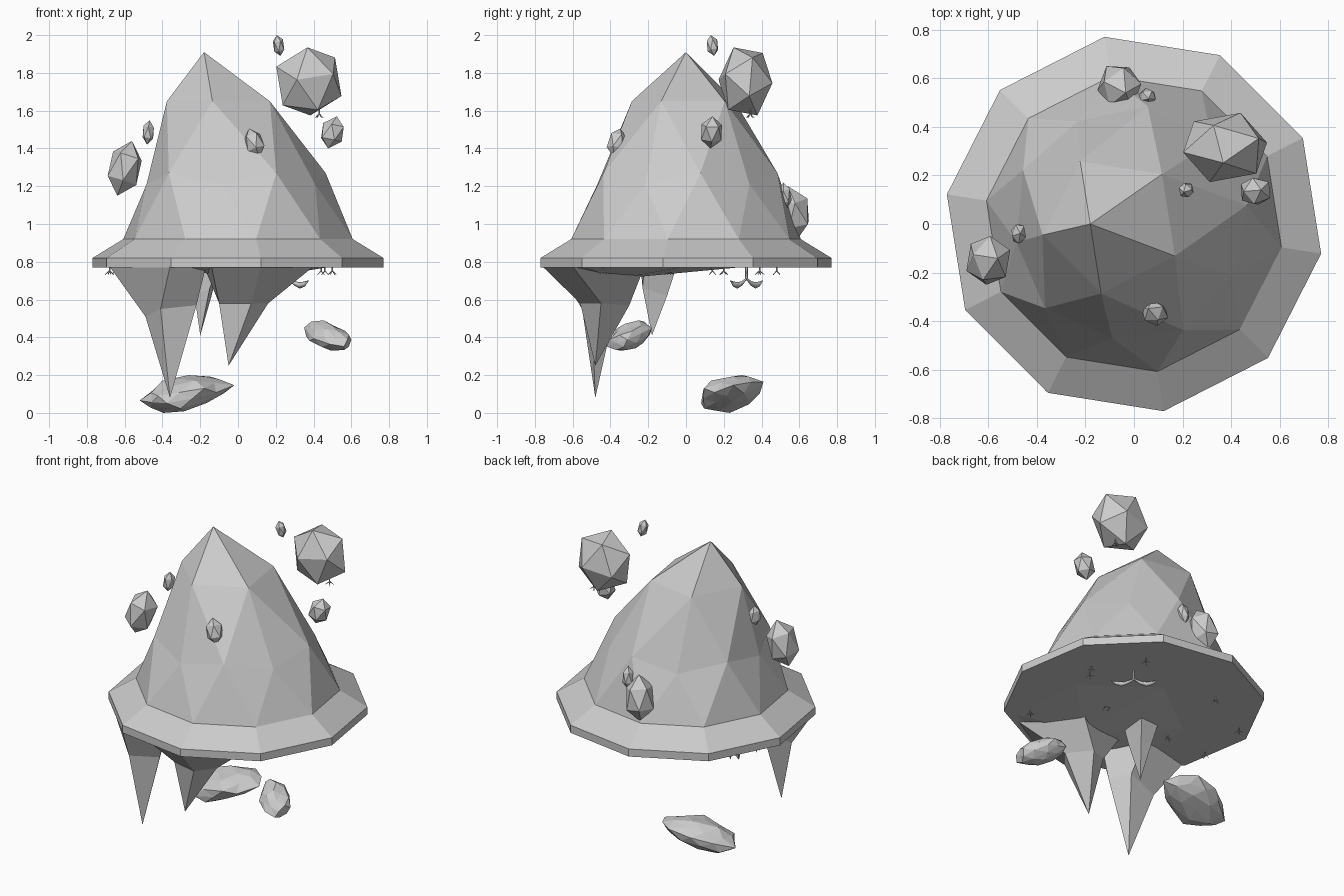
import bpy, bmesh, math, random
from mathutils import Matrix, Vector, Euler

if "Cube" in bpy.data.objects:
    bpy.data.objects.remove(bpy.data.objects["Cube"])

random.seed(4)
stone = bpy.data.materials.new("grey stone")
stone.use_nodes = True
stone.diffuse_color = (0.6, 0.6, 0.6, 1)
stone.node_tree.nodes["Principled BSDF"].inputs["Base Color"].default_value = stone.diffuse_color

TURN = math.radians(-27)   # twist of the whole island
RIM_BASE = 0.77


def link(name, data):
    data.materials.append(stone)
    obj = bpy.data.objects.new(name, data)
    bpy.context.collection.objects.link(obj)
    return obj


def finish(name, bm):
    bmesh.ops.recalc_face_normals(bm, faces=bm.faces)
    mesh = bpy.data.meshes.new(name)
    bm.to_mesh(mesh)
    bm.free()
    return link(name, mesh)


def skin(bm, rings, tip=None):
    """Bridge equal rings of points, cap the first, close the last on a tip or a cap."""
    loops = [[bm.verts.new(p) for p in ring] for ring in rings]
    count = len(loops[0])
    for low, high in zip(loops, loops[1:]):
        for i in range(count):
            j = (i + 1) % count
            bm.faces.new((low[i], low[j], high[j], high[i]))
    bm.faces.new(loops[0])
    if tip is None:
        bm.faces.new(loops[-1])
    else:
        end = bm.verts.new(tip)
        for i in range(count):
            bm.faces.new((loops[-1][i], loops[-1][(i + 1) % count], end))


def decagon(radius, z):
    angles = [TURN + math.radians(18 + 36 * i) for i in range(10)]
    return [(radius * math.cos(a), radius * math.sin(a), z) for a in angles]


# Ten-sided rim with a sloping top
bm = bmesh.new()
skin(bm, [decagon(0.78, RIM_BASE), decagon(0.78, 0.82), decagon(0.615, 0.92)])
finish("island_rim", bm)

# Mountain: upper half of a faceted sphere drawn up to a leaning peak
bm = bmesh.new()
bmesh.ops.create_icosphere(bm, subdivisions=2, radius=1)
bmesh.ops.delete(bm, geom=[v for v in bm.verts if v.co.z < -0.1], context="VERTS")
# sphere height, radius, lean, height of each ring
levels = [(0, 0.615, 0, 0.92), (0.447, 0.475, -0.015, 1.21), (0.526, 0.49, -0.02, 1.27),
          (0.851, 0.29, -0.09, 1.65), (1, 0, -0.18, 1.91)]
for v in bm.verts:
    level = min(levels, key=lambda item: abs(item[0] - v.co.z))
    angle = math.atan2(v.co.y, v.co.x) + TURN
    v.co = (level[1] * math.cos(angle) + level[2], level[1] * math.sin(angle), level[3])
finish("mountain", bm)


# Hanging spikes: wide root, bent knee, sharp tip
def spike(name, root, knee, tip):
    bm = bmesh.new()
    rings = [[(x, y, RIM_BASE + 0.005) for x, y in root]]
    if knee:
        rings.append(knee)
    skin(bm, rings, tip)
    finish(name, bm)


spike("underside_mound",
      [(-0.5, -0.5), (0.1, -0.75), (0.5, -0.55), (0.45, 0), (0, 0.33), (-0.45, 0)],
      None, (0.1, -0.36, 0.71))
spike("long_spike",
      [(-0.68, -0.36), (-0.36, -0.69), (-0.17, -0.5), (-0.32, -0.27)],
      [(-0.49, -0.4, 0.51), (-0.41, -0.55, 0.55), (-0.22, -0.5, 0.57), (-0.29, -0.37, 0.57)],
      (-0.36, -0.48, 0.08))
spike("middle_spike",
      [(-0.14, -0.72), (0.12, -0.76), (0.4, -0.6), (0.22, -0.22), (-0.18, -0.32)],
      [(-0.1, -0.52, 0.58), (0.07, -0.56, 0.58), (0.16, -0.45, 0.58), (0.06, -0.3, 0.57),
       (-0.08, -0.38, 0.6)],
      (-0.05, -0.48, 0.25))
spike("small_spike",
      [(-0.23, -0.24), (-0.1, -0.22), (-0.1, -0.05), (-0.25, -0.07)],
      [(-0.23, -0.21, 0.62), (-0.15, -0.23, 0.66), (-0.14, -0.1, 0.62), (-0.22, -0.1, 0.63)],
      (-0.2, -0.18, 0.41))


# Floating rocks: faceted balls turned and fitted to a given size
def rock(name, center, size, turn=(0, 0, 0), detail=1, stretch=(1, 1, 1), rough=0.0):
    bm = bmesh.new()
    bmesh.ops.create_icosphere(bm, subdivisions=detail, radius=1)
    for v in bm.verts:
        v.co *= 1 + random.uniform(-rough, rough)
    spin = Euler([math.radians(a) for a in turn]).to_matrix()
    bmesh.ops.transform(bm, matrix=(spin @ Matrix.Diagonal(stretch)).to_4x4(), verts=bm.verts)
    for axis in range(3):
        values = [v.co[axis] for v in bm.verts]
        low, span = min(values), max(values) - min(values)
        for v in bm.verts:
            v.co[axis] = center[axis] + ((v.co[axis] - low) / span - 0.5) * size[axis]
    finish(name, bm)


tall = (1, 1, 1.5)
rock("large_rock", (0.375, 0.315, 1.755), (0.345, 0.285, 0.36), (20, -15, 30))
rock("top_pebble", (0.215, 0.14, 1.945), (0.06, 0.06, 0.11), (8, -14, 10), 1, tall)
rock("left_pebble", (0.5, 0.135, 1.485), (0.12, 0.11, 0.17), (6, 12, 40), 1, tall)
rock("front_pebble", (0.085, -0.365, 1.43), (0.11, 0.11, 0.15), (-18, -14, 20), 1, tall)
rock("right_rock", (-0.6, -0.15, 1.295), (0.18, 0.2, 0.29), (4, 16, 25), 1, tall)
rock("right_pebble", (-0.475, -0.04, 1.485), (0.06, 0.08, 0.13), (5, 6, 50), 1, tall)
rock("back_rock", (-0.06, 0.565, 1.06), (0.18, 0.17, 0.28), (12, 8, 15), 1, tall)
rock("back_pebble", (0.055, 0.525, 1.15), (0.07, 0.07, 0.14), (10, -6, 60), 1, tall)
rock("low_boulder", (-0.27, 0.245, 0.1), (0.5, 0.33, 0.2), (15, -12, 12), 2, (2.2, 1.2, 0.8), 0.12)
rock("small_boulder", (0.475, -0.3, 0.41), (0.25, 0.24, 0.16), (10, 20, -45), 2,
     (1.8, 1, 0.8), 0.12)


# Thin twigs and sprouts drawn as bevelled curves
def twigs(name, paths, thickness):
    curve = bpy.data.curves.new(name, "CURVE")
    curve.dimensions = "3D"
    curve.bevel_depth = thickness
    curve.bevel_resolution = 0
    curve.use_fill_caps = True
    for path in paths:
        spline = curve.splines.new("POLY")
        spline.points.add(len(path) - 1)
        for point, (place, radius) in zip(spline.points, path):
            point.co = (*place, 1)
            point.radius = radius
    link(name, curve)


def sprout(x, y, z):
    top = Vector((x, y, z + 0.01))
    fork = Vector((x, y, z - 0.018))
    paths = [[(top, 1), (fork, 1)]]
    start = random.uniform(0, math.tau)
    for i in range(4):
        a = start + i * math.tau / 4
        out = Vector((math.cos(a), math.sin(a), -0.8)) * 0.025
        paths.append([(fork, 0.9), (fork + out, 0.4)])
    return paths


spots = [(0.46, 0.14), (0.31, 0.48), (0.14, -0.09), (-0.31, 0.39), (0.44, -0.44),
         (-0.38, -0.14), (-0.65, 0.2), (-0.68, -0.15), (0.5, 0.2)]
paths = []
for x, y in spots:
    paths += sprout(x, y, RIM_BASE)
paths += sprout(0.43, 0.34, 1.6)
twigs("root_sprouts", paths, 0.004)

# Hanging stem with two curled leaves
stem_top, stem_end = Vector((0.27, 0.32, 0.775)), Vector((0.27, 0.32, 0.71))
twigs("hanging_stem", [[(stem_top, 1), (stem_end, 1)]], 0.007)
leaves = []
for side in (-1, 1):
    out = Vector((-0.77, 0.64, 0)) * side
    steps = [(0, 0, 0.3), (0.04, -0.025, 0.7), (0.075, -0.035, 1), (0.105, -0.028, 0.8),
             (0.135, -0.01, 0.1)]
    leaves.append([(stem_end + out * d + Vector((0, 0, h)), r) for d, h, r in steps])
twigs("curled_leaves", leaves, 0.017)
